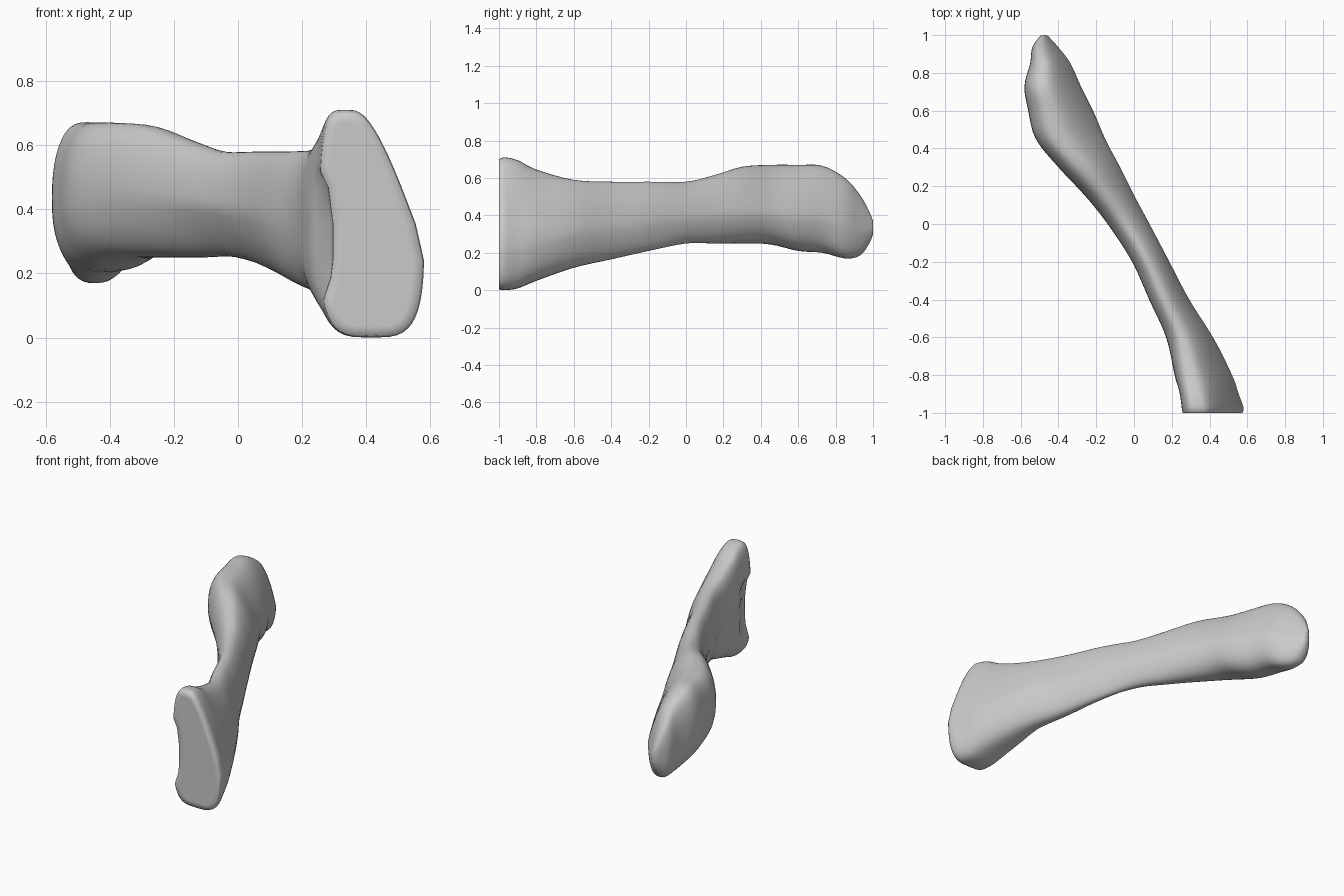
import bpy, bmesh, math

cube = bpy.data.objects.get("Cube")
if cube:
    bpy.data.objects.remove(cube)

# Bone colour
mat = bpy.data.materials.new("pale grey")
mat.use_nodes = True
grey = (0.58, 0.59, 0.58, 1)
mat.diffuse_color = grey
bsdf = next(n for n in mat.node_tree.nodes if n.type == 'BSDF_PRINCIPLED')
bsdf.inputs["Base Color"].default_value = grey
bsdf.inputs["Roughness"].default_value = 0.7

# Stations along the shaft: y, left x, right x, bottom z, top z
STATIONS = [
    (-1.0, .255, .575, .005, .70), (-.97, .25, .58, 0, .71),
    (-.9, .24, .555, .01, .695), (-.8, .215, .52, .05, .645),
    (-.6, .17, .42, .12, .59), (-.4, .08, .295, .165, .58),
    (-.2, -.01, .19, .21, .58), (0, -.14, .085, .25, .58),
    (.15, -.26, .005, .25, .615), (.3, -.40, -.07, .25, .66),
    (.45, -.52, -.15, .245, .67), (.6, -.56, -.215, .21, .67),
    (.73, -.58, -.28, .20, .665), (.85, -.55, -.335, .17, .60),
    (.93, -.54, -.395, .185, .51), (.98, -.51, -.44, .25, .42),
    (1.0, -.49, -.46, .30, .37),
]
SIDES = 48
STEPS = 4


def spline(a, b, c, d, t):
    """Catmull-Rom blend between b and c."""
    return b + .5 * t * (c - a + t * (2*a - 5*b + 4*c - d + t * (3*(b - c) + d - a)))


def power(v, p):
    return math.copysign(abs(v) ** p, v)


def section(y, x0, x1, z0, z1):
    """Leaning rounded cross-section, lens-like at the waist, hollow at the cut end."""
    end = max(0, min(1, (-y - .6) / .35))
    hollow = max(0, min(1, (-y - .85) / .12))
    waist = max(0, 1 - abs(y + .1) / .6)
    taper = .35 - .2 * waist + .14 * end
    undercut = .3 * waist
    p = .8 + .2 * waist - .25 * end
    points = []
    for i in range(SIDES):
        a = math.tau * i / SIDES
        u, v = power(math.cos(a), p), power(math.sin(a), p)
        groove = .26 * hollow * max(0, -u) * (1 - min(1, abs(v + .1) / .55) ** 4)
        u = -1 + (u + 1) * (1 - taper * max(0, v + .2) / 1.2)
        u = 1 - (1 - u) * (1 - undercut * max(0, -v)) + groove
        points.append(((x0 + x1) / 2 + u * (x1 - x0) / 2, y,
                       (z0 + z1) / 2 + v * (z1 - z0) / 2))
    return points


# Smoothly lofted shaft with flat cut end and rounded tip
bm = bmesh.new()
rings = []
last = len(STATIONS) - 1
for k in range(last):
    near = [STATIONS[max(0, min(last, k + j))] for j in (-1, 0, 1, 2)]
    for s in range(STEPS):
        values = [spline(*p, s / STEPS) for p in zip(*near)]
        rings.append([bm.verts.new(p) for p in section(*values)])
rings.append([bm.verts.new(p) for p in section(*STATIONS[-1])])
for r0, r1 in zip(rings, rings[1:]):
    for i in range(SIDES):
        j = (i + 1) % SIDES
        bm.faces.new((r0[i], r0[j], r1[j], r1[i]))
cut_end = bm.faces.new(rings[0])
bm.faces.new(rings[-1])
bmesh.ops.recalc_face_normals(bm, faces=bm.faces)
bmesh.ops.inset_region(bm, faces=[cut_end], thickness=.03)

mesh = bpy.data.meshes.new("bone_shaft")
bm.to_mesh(mesh)
bm.free()
mesh.materials.append(mat)
bone = bpy.data.objects.new("bone_shaft", mesh)
bpy.context.collection.objects.link(bone)
bpy.context.view_layer.objects.active = bone
bone.select_set(True)
bpy.ops.object.shade_smooth_by_angle(angle=math.radians(85))
